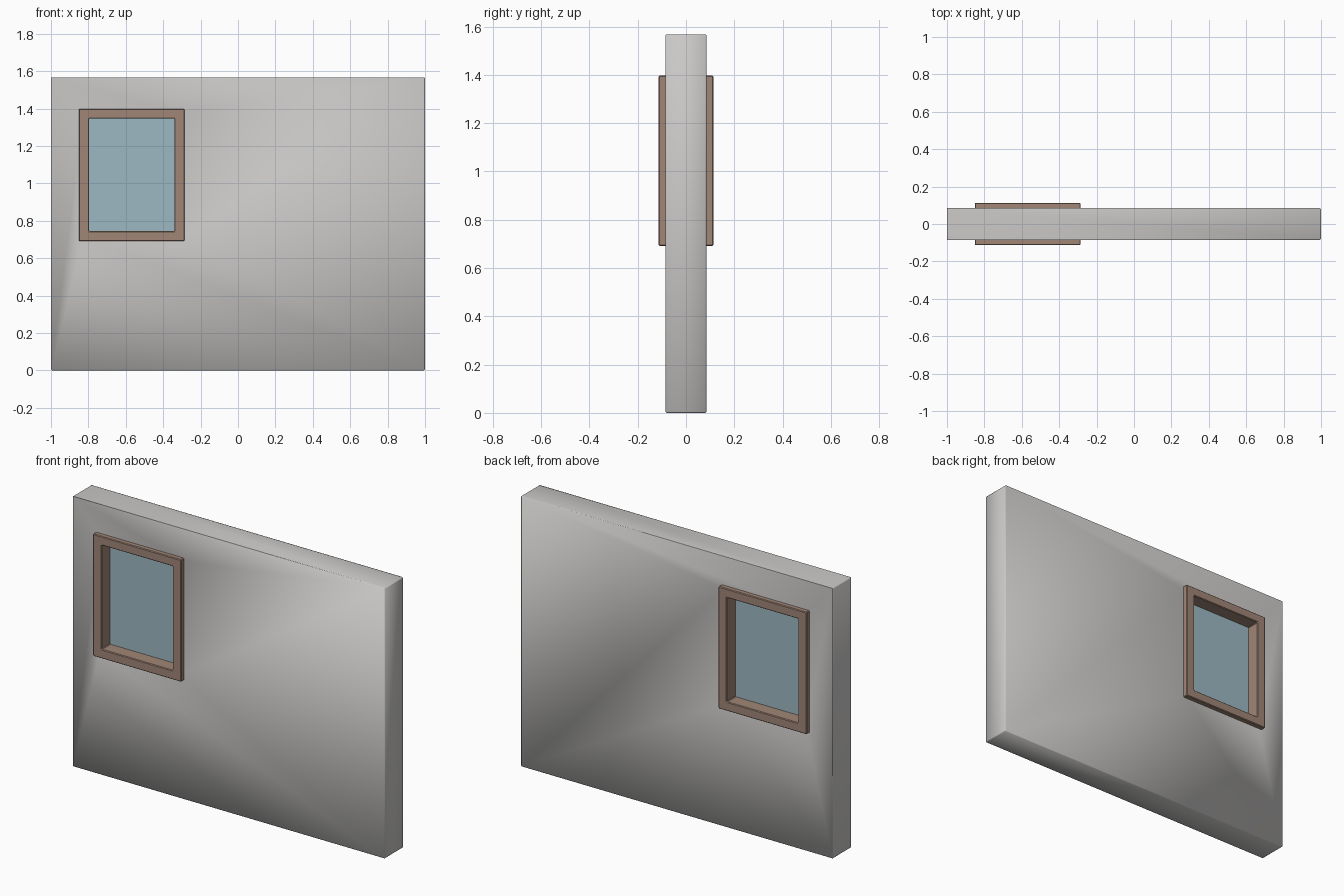
import bpy, bmesh, math

if "Cube" in bpy.data.objects:
    bpy.data.objects.remove(bpy.data.objects["Cube"])


def material(name, rgb):
    m = bpy.data.materials.new(name)
    m.diffuse_color = (*rgb, 1.0)
    m.use_nodes = True
    m.node_tree.nodes["Principled BSDF"].inputs["Base Color"].default_value = m.diffuse_color
    return m


PLASTER = material("warm grey plaster", (0.60, 0.59, 0.58))
WOOD = material("brown wood", (0.356, 0.238, 0.184))
GLASS = material("pale blue glass", (0.34, 0.485, 0.545))


def rect_ring(name, outer, half_depth, mat, inner=None, bevel=0.0, smooth=30):
    """Upright slab in XZ, with an optional rectangular hole; rects are x0, x1, z0, z1."""
    bm = bmesh.new()

    def loop(rect, y):
        x0, x1, z0, z1 = rect
        return [bm.verts.new((x, y, z)) for x, z in ((x0, z0), (x1, z0), (x1, z1), (x0, z1))]

    front, back = loop(outer, -half_depth), loop(outer, half_depth)
    if inner:
        hole_front, hole_back = loop(inner, -half_depth), loop(inner, half_depth)
        loops = [front, back, hole_back, hole_front]
        pairs = list(zip(loops, loops[1:] + loops[:1]))
    else:
        bm.faces.new(front)
        bm.faces.new(back)
        pairs = [(front, back)]
    for a, b in pairs:
        for i in range(4):
            j = (i + 1) % 4
            bm.faces.new((a[i], a[j], b[j], b[i]))
    bmesh.ops.recalc_face_normals(bm, faces=bm.faces)

    mesh = bpy.data.meshes.new(name)
    bm.to_mesh(mesh)
    bm.free()
    mesh.materials.append(mat)
    ob = bpy.data.objects.new(name, mesh)
    bpy.context.collection.objects.link(ob)

    bpy.ops.object.select_all(action='DESELECT')
    ob.select_set(True)
    bpy.context.view_layer.objects.active = ob
    if bevel:
        mod = ob.modifiers.new("softened edges", 'BEVEL')
        mod.width = bevel
        mod.segments = 1
        mod.limit_method = 'ANGLE'
        bpy.ops.object.modifier_apply(modifier=mod.name)
    bpy.ops.object.shade_smooth_by_angle(angle=math.radians(smooth))
    return ob


# Wall with the window opening, its edges softly rounded
rect_ring("wall", (-1.0, 1.0, 0.0, 1.567), 0.085, PLASTER,
          inner=(-0.825, -0.31, 0.715, 1.375), bevel=0.005, smooth=60)

# Window frame standing proud of both wall faces
rect_ring("window_frame", (-0.851, -0.286, 0.691, 1.398), 0.113, WOOD,
          inner=(-0.796, -0.34, 0.744, 1.346), bevel=0.004)

# Glass pane in the middle of the frame, tucked slightly into it
rect_ring("window_glass", (-0.806, -0.33, 0.734, 1.356), 0.034, GLASS)
